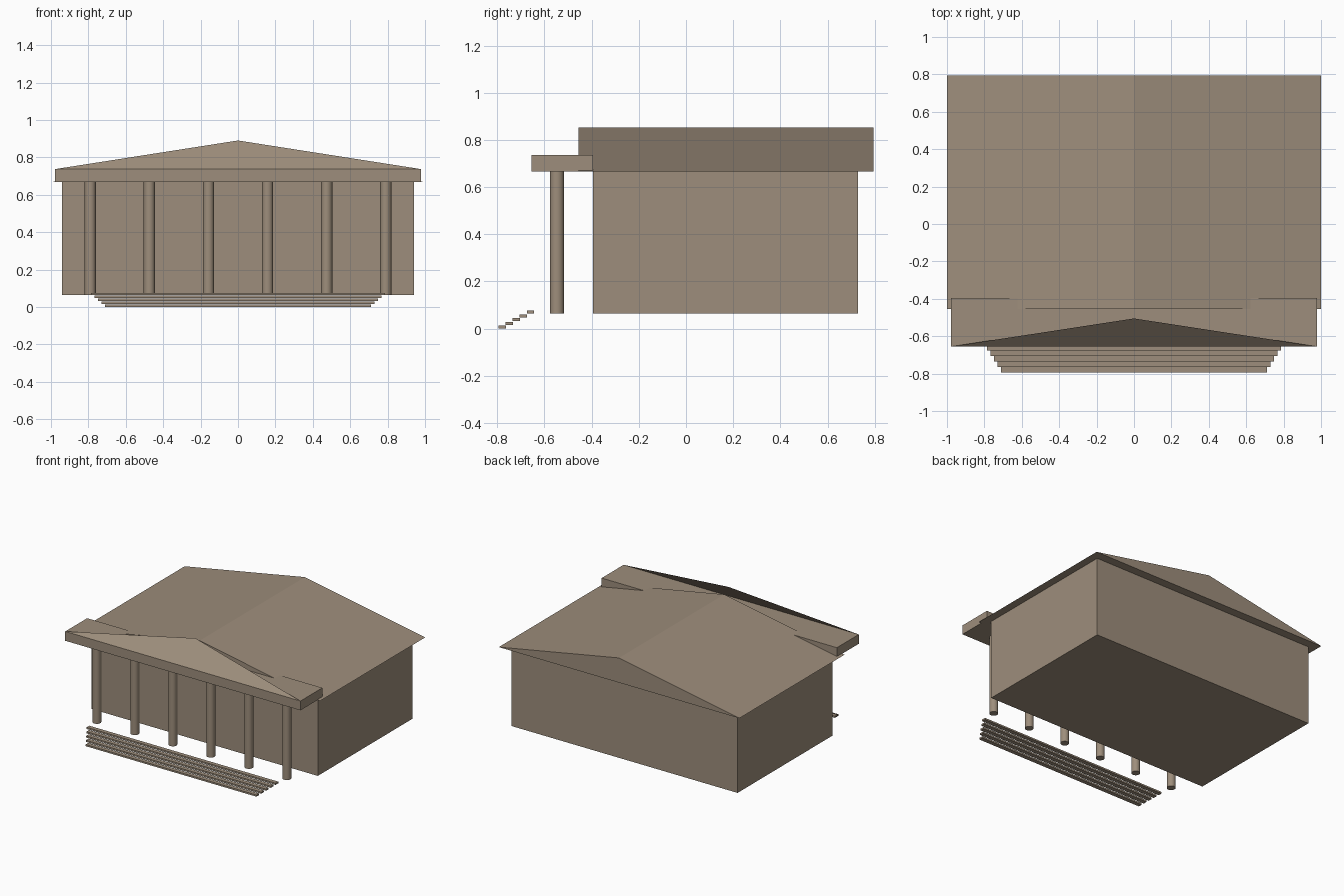
import bpy, math

if "Cube" in bpy.data.objects:
    bpy.data.objects.remove(bpy.data.objects["Cube"])

stone = bpy.data.materials.new("warm_stone")
stone.diffuse_color = (0.34, 0.27, 0.20, 1)
stone.use_nodes = True
stone.node_tree.nodes["Principled BSDF"].inputs["Base Color"].default_value = stone.diffuse_color


def make(name, verts, faces):
    me = bpy.data.meshes.new(name)
    me.from_pydata(verts, [], faces)
    me.materials.append(stone)
    ob = bpy.data.objects.new(name, me)
    bpy.context.collection.objects.link(ob)
    return ob


def prism(name, profile, y0, y1):
    """Extrude an x-z profile (counter-clockwise seen from the front) along y."""
    n = len(profile)
    verts = [(x, y, z) for y in (y0, y1) for x, z in profile]
    faces = [tuple(range(n)), tuple(reversed(range(n, 2 * n)))]
    faces += [(i, i + n, (i + 1) % n + n, (i + 1) % n) for i in range(n)]
    return make(name, verts, faces)


def box(name, half_width, y0, y1, z0, z1):
    w = half_width
    return prism(name, [(-w, z0), (w, z0), (w, z1), (-w, z1)], y0, y1)


BASE, EAVE = 0.065, 0.667

# main hall
box("hall", 0.94, -0.395, 0.73, BASE, EAVE)

# gabled main roof
prism("main_roof", [(-1.0, EAVE), (1.0, EAVE), (0, 0.853)], -0.455, 0.795)

# porch beam and the thin pediment leaning back from its front edge
box("porch_beam", 0.978, -0.655, -0.395, EAVE, 0.737)
make("pediment", [(-0.978, -0.655, 0.737), (0.978, -0.655, 0.737), (0, -0.505, 0.89)],
     [(0, 1, 2)])

# six round columns
for i in range(6):
    x = -0.79 + i * 0.316
    bpy.ops.mesh.primitive_cylinder_add(vertices=16, radius=0.03, depth=EAVE - BASE,
                                        location=(x, -0.547, (BASE + EAVE) / 2))
    column = bpy.context.object
    column.name = f"column_{i + 1}"
    column.data.materials.append(stone)
    bpy.ops.object.shade_smooth_by_angle(angle=math.radians(40))

# five thin stair treads, widening upwards
for i in range(5):
    y, z = -0.795 + i * 0.03, i * 0.0158
    box(f"step_{i + 1}", 0.71 + i * 0.019, y, y + 0.031, z, z + 0.0125)
